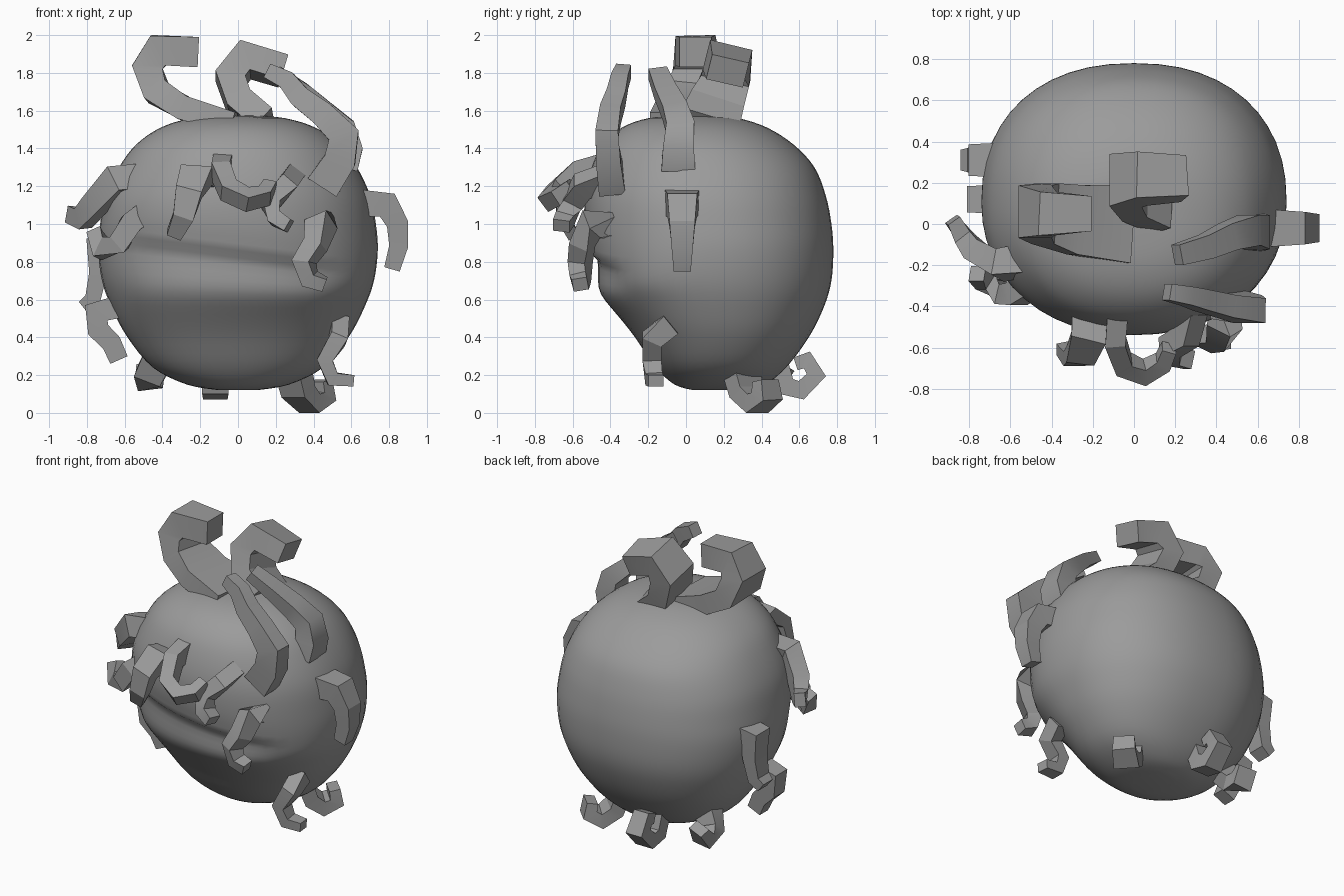
import bpy, bmesh, math
from mathutils import Vector

cube = bpy.data.objects.get("Cube")
if cube:
    bpy.data.objects.remove(cube, do_unlink=True)

grey = bpy.data.materials.new("plain_grey")
grey.use_nodes = True
colour = (0.33, 0.33, 0.33, 1)
grey.diffuse_color = colour
grey.node_tree.nodes["Principled BSDF"].inputs["Base Color"].default_value = colour


def finish(bm, name, angle):
    bmesh.ops.recalc_face_normals(bm, faces=bm.faces)
    mesh = bpy.data.meshes.new(name)
    bm.to_mesh(mesh)
    bm.free()
    mesh.materials.append(grey)
    obj = bpy.data.objects.new(name, mesh)
    bpy.context.collection.objects.link(obj)
    bpy.ops.object.select_all(action='DESELECT')
    obj.select_set(True)
    bpy.context.view_layer.objects.active = obj
    bpy.ops.object.shade_smooth_by_angle(angle=math.radians(angle))


def loft(bm, rings):
    for a, b in zip(rings, rings[1:]):
        for i in range(len(a)):
            j = (i + 1) % len(a)
            bm.faces.new((a[i], a[j], b[j], b[i]))
    bm.faces.new(rings[0])
    bm.faces.new(rings[-1])


def tentacle(name, path, axis, width, thick, angle=25):
    """Sweep a tapering rectangle along the path; width lies along axis."""
    pts = [Vector(p) for p in path]
    axis = Vector(axis).normalized()
    bm = bmesh.new()
    rings = []
    last = len(pts) - 1
    for i, p in enumerate(pts):
        t = i / last
        d1 = (p - pts[max(i - 1, 0)]).normalized()
        d2 = (pts[min(i + 1, last)] - p).normalized()
        tangent = (d1 + d2).normalized()
        side = tangent.cross(axis).normalized()
        across = side.cross(tangent).normalized()
        miter = 1 if i in (0, last) else min(1 / max(tangent.dot(d1), 0.5), 1.25)
        w = across * (width[0] + (width[1] - width[0]) * t) / 2
        h = side * (thick[0] + (thick[1] - thick[0]) * t) / 2 * miter
        rings.append([bm.verts.new(v) for v in (p + w + h, p - w + h, p - w - h, p + w - h)])
    loft(bm, rings)
    finish(bm, name, angle)


# Body: stacked rounded rings (height, half width, front y, back y)
profile = [
    (.12, .10, .04, .32), (.15, .27, -.06, .42), (.24, .45, -.16, .53), (.40, .585, -.27, .65),
    (.56, .67, -.39, .73), (.70, .72, -.475, .77), (.86, .74, -.51, .78), (1.0, .73, -.535, .77),
    (1.15, .70, -.535, .74), (1.3, .63, -.50, .68), (1.42, .54, -.44, .57), (1.51, .41, -.34, .43),
    (1.56, .25, -.20, .28), (1.575, .08, -.02, .16)]


def spline(k, t):
    last = len(profile) - 1
    quad = [profile[min(max(k + o, 0), last)] for o in (-1, 0, 1, 2)]
    return [b + .5 * t * (c - a + t * (2 * a - 5 * b + 4 * c - d + t * (3 * (b - c) + d - a)))
            for a, b, c, d in zip(*quad)]


def ramp(v, lo, hi):
    t = min(max((v - lo) / (hi - lo), 0), 1)
    return t * t * (3 - 2 * t)


bm = bmesh.new()
rings = []
sides, steps = 48, 4
for k in range(len(profile) - 1):
    for s in range(steps if k < len(profile) - 2 else steps + 1):
        z, w, front, back = spline(k, s / steps)
        mid = front + (back - front) * .48
        ring = []
        for i in range(sides):
            a = math.tau * i / sides
            c, n = math.cos(a), math.sin(a)
            power = .89 if n > 0 else .92
            x = w * math.copysign(abs(c) ** power, c)
            reach = back - mid if n > 0 else mid - front
            y = mid + reach * math.copysign(abs(n) ** power, n)
            # Mouth: slanted brow edge with a shallow hollow and soft lip beneath it
            face = ramp(-n, .3, .7) * (1 - ramp(abs(x + .06), .42, .66))
            below = .86 - z
            if 0 < below < .3:
                y += face * .032 * ramp(below, 0, .03) * (1 - ramp(below, .06, .26))
            y -= face * .015 * math.exp(-((z - .62) / .09) ** 2)
            slant = ramp(-n, 0, .7) * math.exp(-((z - .86) / .2) ** 2)
            ring.append(bm.verts.new((x, y, z - .13 * x * slant)))
        rings.append(ring)
loft(bm, rings)
finish(bm, "body", 40)

X, Y = (1, 0, 0), (0, 1, 0)
TILT = (0, -.6, .8)

# Two hooked horns on the crown
tentacle("left_crown_hook", [(.14, .12, 1.52), (.01, .16, 1.63), (-.04, .21, 1.77),
         (.04, .22, 1.87), (.24, .22, 1.81)], (0, 1, -.25), (.32, .2), (.14, .14))
tentacle("right_crown_hook", [(-.02, .0, 1.53), (-.28, .02, 1.61), (-.43, .05, 1.7),
         (-.48, .06, 1.83), (-.42, .05, 1.92), (-.21, .05, 1.91)], Y, (.38, .17), (.12, .16))

# Two long horns sweeping up and inwards from the temple
tentacle("front_temple_horn", [(.45, -.39, 1.2), (.54, -.41, 1.34), (.56, -.42, 1.47),
         (.45, -.4, 1.58), (.33, -.37, 1.67), (.26, -.35, 1.76), (.16, -.33, 1.81)],
         Y, (.14, .08), (.18, .08), 45)
tentacle("rear_temple_horn", [(.56, -.04, 1.3), (.59, -.04, 1.4), (.56, -.03, 1.51),
         (.46, -.06, 1.6), (.35, -.11, 1.7), (.21, -.15, 1.8)], Y, (.18, .1), (.15, .07), 45)

# Curls on the face
tentacle("face_curl_centre", [(-.08, -.42, 1.32), (-.09, -.57, 1.28), (-.05, -.68, 1.18),
         (.05, -.72, 1.13), (.14, -.67, 1.15), (.17, -.6, 1.2)], TILT, (.12, .08), (.1, .07))
tentacle("face_curl_left", [(.28, -.42, 1.24), (.25, -.55, 1.2), (.17, -.6, 1.11),
         (.2, -.64, 1.03), (.27, -.66, .99)], Y, (.13, .09), (.1, .07))
tentacle("face_curl_right", [(-.2, -.4, 1.22), (-.22, -.55, 1.26), (-.26, -.64, 1.17),
         (-.29, -.65, 1.04), (-.34, -.6, .94)], X, (.2, .08), (.1, .06))
tentacle("cheek_curl_left", [(.46, -.34, .98), (.44, -.5, 1.0), (.41, -.55, .89),
         (.35, -.56, .8), (.38, -.56, .71), (.46, -.56, .68)], (.5, 1, 0), (.13, .08), (.12, .07))
tentacle("cheek_curl_right", [(-.49, -.28, 1.06), (-.57, -.34, 1.0), (-.63, -.34, .9),
         (-.72, -.28, .87), (-.76, -.24, .96)], Y, (.12, .08), (.12, .08))

# Curls down both sides
tentacle("left_side_curl", [(.66, -.02, 1.11), (.79, -.02, 1.1), (.845, -.02, 1.0),
         (.85, -.02, .88), (.815, -.02, .76)], Y, (.18, .09), (.14, .085))
tentacle("right_temple_curl", [(-.46, -.16, 1.25), (-.65, -.2, 1.23), (-.76, -.14, 1.1),
         (-.82, -.07, 1.03), (-.88, .02, 1.05)], (.5, .85, 0), (.15, .07), (.14, .09))
tentacle("right_side_curl", [(-.62, .31, .9), (-.75, .31, .88), (-.74, .31, .74),
         (-.77, .31, .6), (-.82, .31, .56)], Y, (.17, .1), (.12, .07))
tentacle("right_lower_curl", [(-.64, .12, .56), (-.75, .12, .53), (-.74, .12, .44),
         (-.67, .12, .37), (-.63, .12, .28)], Y, (.14, .09), (.12, .1))

# Curls under the body
tentacle("front_foot_curl", [(.54, -.08, .47), (.53, -.18, .39), (.46, -.18, .28),
         (.5, -.17, .18), (.61, -.16, .17)], Y, (.12, .08), (.09, .06))
tentacle("left_foot_curl", [(.29, .29, .23), (.32, .32, .11), (.38, .38, .05),
         (.44, .43, .09), (.43, .42, .17)], (1, -1, 0), (.19, .13), (.1, .07))
tentacle("back_foot_curl", [(-.12, .48, .3), (-.12, .53, .14), (-.12, .61, .12),
         (-.12, .69, .2), (-.12, .64, .28), (-.12, .58, .26)], X, (.15, .1), (.1, .07))
tentacle("right_foot_curl", [(-.4, .33, .32), (-.47, .4, .2), (-.47, .48, .17),
         (-.47, .53, .25)], (1, -.4, 0), (.16, .12), (.1, .07))
